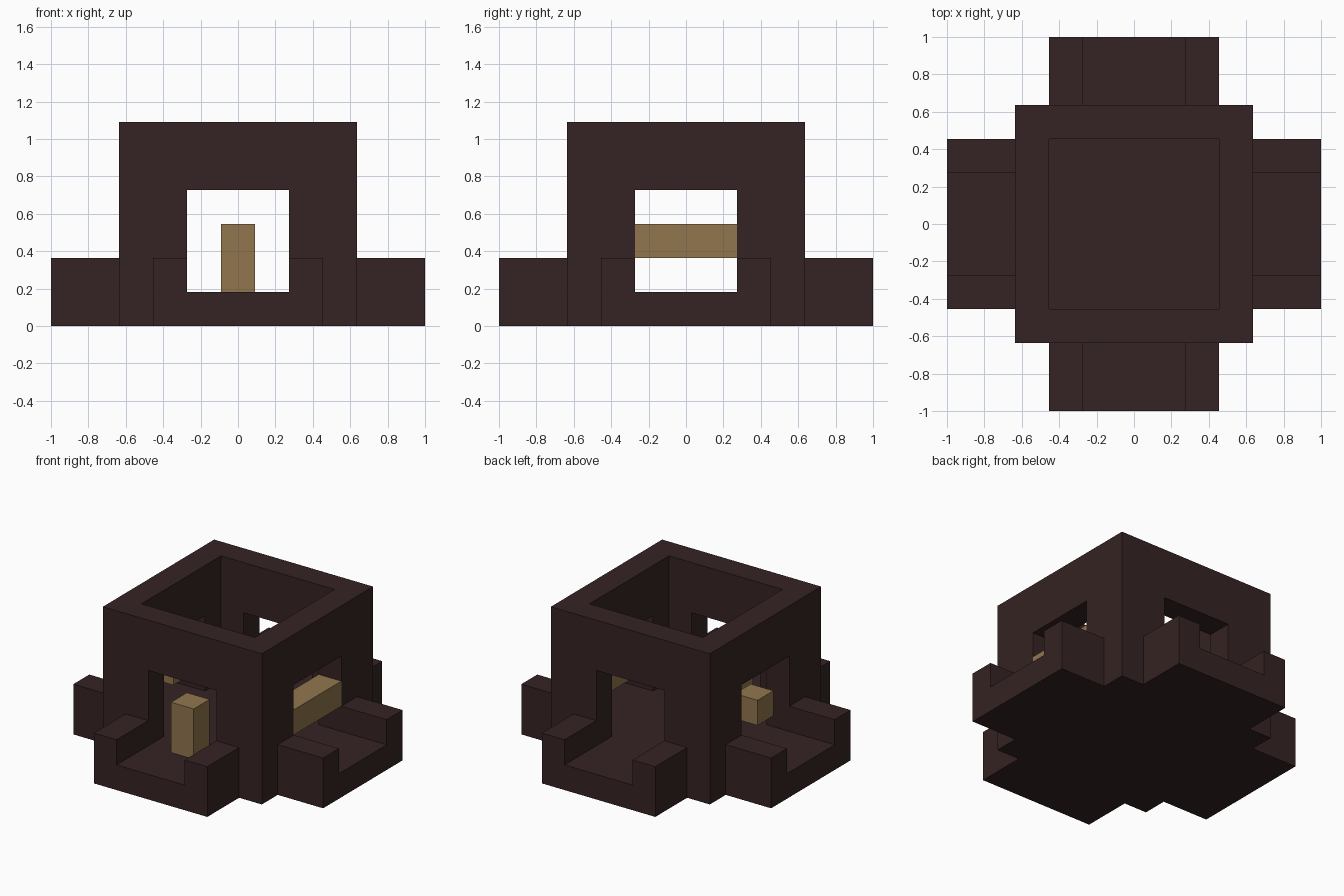
import bpy
import bmesh
from math import pi
from mathutils import Matrix, Vector

U = 2 / 11  # one block

cube = bpy.data.objects.get("Cube")
if cube:
    bpy.data.objects.remove(cube, do_unlink=True)


def material(name, rgb):
    mat = bpy.data.materials.new(name)
    mat.use_nodes = True
    colour = (*rgb, 1)
    mat.diffuse_color = colour
    mat.node_tree.nodes["Principled BSDF"].inputs["Base Color"].default_value = colour
    return mat


brown = material("dark brown", (0.036, 0.0168, 0.0168))
tan = material("tan", (0.283, 0.181, 0.076))


def add_object(name, bm, mat):
    bmesh.ops.recalc_face_normals(bm, faces=bm.faces)
    mesh = bpy.data.meshes.new(name)
    bm.to_mesh(mesh)
    bm.free()
    mesh.materials.append(mat)
    obj = bpy.data.objects.new(name, mesh)
    bpy.context.collection.objects.link(obj)
    return obj


def box(name, low, high, mat):
    """Box between two corners given in blocks."""
    low, high = Vector(low) * U, Vector(high) * U
    bm = bmesh.new()
    place = Matrix.Translation((low + high) / 2) @ Matrix.Diagonal((*(high - low), 1))
    bmesh.ops.create_cube(bm, size=1, matrix=place)
    return add_object(name, bm, mat)


def carve(obj, cutter):
    mod = obj.modifiers.new("carve", "BOOLEAN")
    mod.operation = "DIFFERENCE"
    mod.solver = "EXACT"
    mod.object = cutter
    bpy.context.view_layer.update()
    graph = bpy.context.evaluated_depsgraph_get()
    mesh = bpy.data.meshes.new_from_object(obj.evaluated_get(graph))
    obj.modifiers.clear()
    obj.data = mesh
    bpy.data.objects.remove(cutter, do_unlink=True)


# Open-topped tower with a passage through each pair of walls
tower = box("tower", (-3.5, -3.5, 0), (3.5, 3.5, 6), brown)
carve(tower, box("cavity_cutter", (-2.5, -2.5, 1), (2.5, 2.5, 7), brown))
carve(tower, box("passage_cutter_x", (-4, -1.5, 1), (4, 1.5, 4), brown))
carve(tower, box("passage_cutter_y", (-1.5, -4, 1), (1.5, 4, 4), brown))

# Channel-shaped porch on each side
channel = [(-2.5, 0), (2.5, 0), (2.5, 2), (1.5, 2),
           (1.5, 1), (-1.5, 1), (-1.5, 2), (-2.5, 2)]
for i, side in enumerate(("front", "left", "back", "right")):
    bm = bmesh.new()
    face = bm.faces.new([bm.verts.new((x * U, -5.5 * U, z * U)) for x, z in channel])
    ext = bmesh.ops.extrude_face_region(bm, geom=[face], use_keep_orig=True)
    moved = [v for v in ext["geom"] if isinstance(v, bmesh.types.BMVert)]
    bmesh.ops.translate(bm, verts=moved, vec=(0, 2 * U, 0))
    bmesh.ops.rotate(bm, verts=bm.verts, cent=(0, 0, 0),
                     matrix=Matrix.Rotation(i * pi / 2, 3, "Z"))
    add_object(side + "_porch", bm, brown)

# Tan blocks set in the openings
box("front_post", (-0.5, -3.5, 1), (0.5, -2.5, 3), tan)
box("left_bar", (2.5, -1.5, 2), (3.5, 1.5, 3), tan)
box("right_block", (-3.5, -0.5, 2), (-2.5, 0.5, 3), tan)
